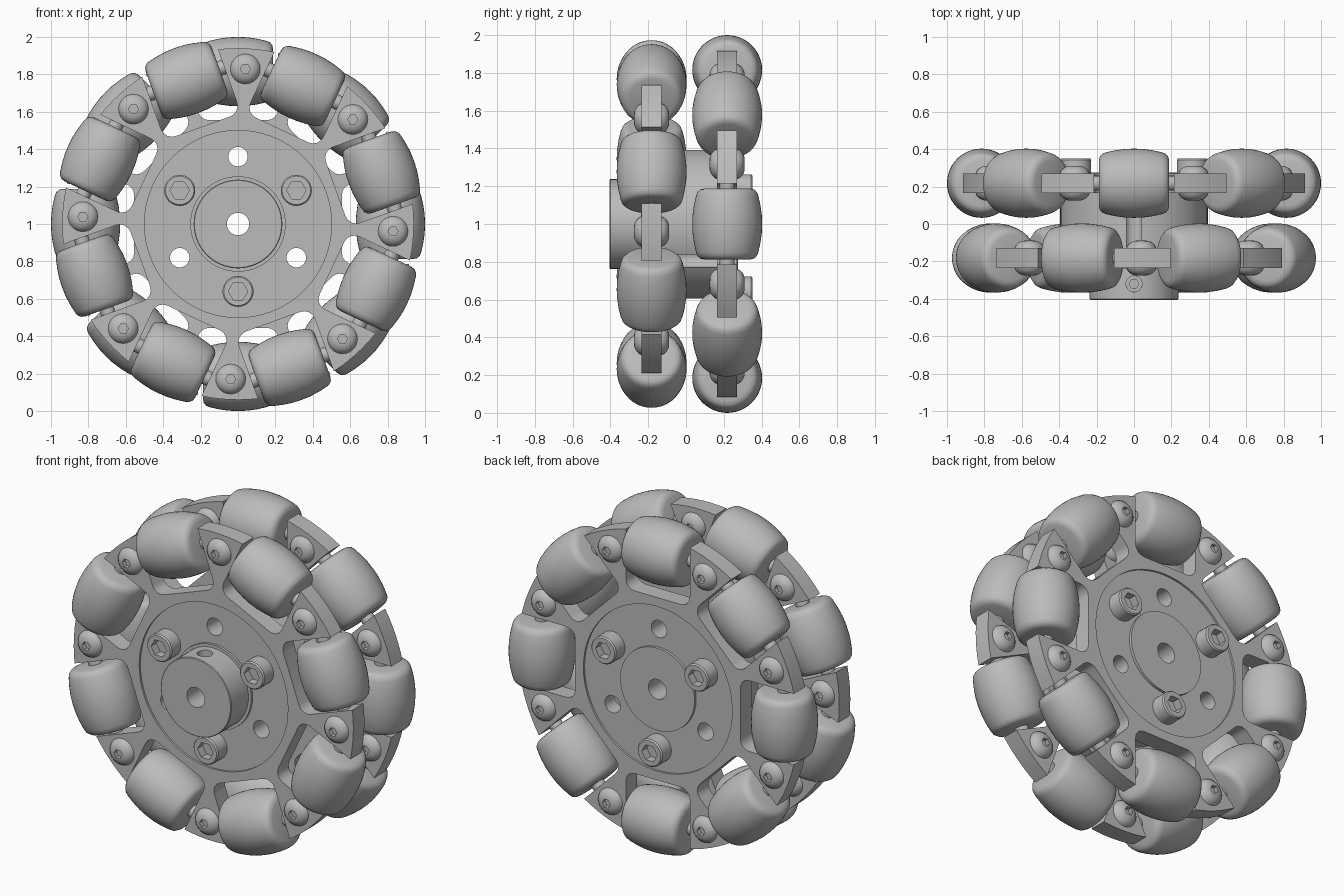
import bpy, bmesh
from math import cos, sin, pi, radians, sqrt
from mathutils import Matrix

if "Cube" in bpy.data.objects:
    bpy.data.objects.remove(bpy.data.objects["Cube"])

grey = bpy.data.materials.new("light grey")
grey.use_nodes = True
colour = (0.5, 0.5, 0.5, 1)
grey.diffuse_color = colour
grey.node_tree.nodes["Principled BSDF"].inputs["Base Color"].default_value = colour

CENTRE = Matrix.Translation((0, 0, 1))
STEP = pi / 4
FRONT, BACK = -1, 1
PLATE_Y = {FRONT: -0.182, BACK: 0.218}
HALF_PLATE = 0.053
PHASE = {FRONT: radians(19.8), BACK: 0}
ROW = {FRONT: "front", BACK: "back"}


def finish(name, bm):
    """Turn a bmesh into a named, coloured object."""
    bmesh.ops.remove_doubles(bm, verts=bm.verts, dist=1e-5)
    bmesh.ops.recalc_face_normals(bm, faces=bm.faces)
    mesh = bpy.data.meshes.new(name)
    bm.to_mesh(mesh)
    bm.free()
    mesh.materials.append(grey)
    obj = bpy.data.objects.new(name, mesh)
    bpy.context.collection.objects.link(obj)
    return obj


def smooth(obj):
    bpy.ops.object.select_all(action='DESELECT')
    obj.select_set(True)
    bpy.context.view_layer.objects.active = obj
    bpy.ops.object.shade_smooth_by_angle(angle=radians(35))


def lathe(bm, profile, matrix, seg=36, closed=False):
    """Spin (radius, height[, 'hex']) points round local z."""
    rings = []
    for r, h, *hexed in profile:
        ring = []
        for i in range(seg):
            a = 2 * pi * i / seg
            # hexagonal rings follow the flats of a socket
            k = cos(pi / 6) / cos(a % (pi / 3) - pi / 6) if hexed else 1
            ring.append(bm.verts.new(matrix @ Matrix.Translation(
                (r * k * cos(a), r * k * sin(a), h)).translation))
        rings.append(ring)
    pairs = list(zip(rings, rings[1:]))
    if closed:
        pairs.append((rings[-1], rings[0]))
    for lo, hi in pairs:
        for i in range(seg):
            j = (i + 1) % seg
            bm.faces.new((lo[i], lo[j], hi[j], hi[i]))


def rod(bm, r, h0, h1, matrix, seg=36):
    lathe(bm, [(0, h0), (r, h0), (r, h1), (0, h1)], matrix, seg)


def facing(side, x=0, y=0, z=0):
    """Local z points out of the given side of the wheel."""
    return (CENTRE @ Matrix.Translation((x, y, z))
            @ Matrix.Rotation(-side * pi / 2, 4, 'X'))


def polar(a, r):
    return r * cos(a), r * sin(a)


def cut(obj, *cutters):
    bpy.context.view_layer.objects.active = obj
    for c in cutters:
        mod = obj.modifiers.new("cut", 'BOOLEAN')
        mod.object, mod.operation, mod.solver = c, 'DIFFERENCE', 'EXACT'
        bpy.ops.object.modifier_apply(modifier=mod.name)


# Cutters: bore and open bolt holes, shallow face recesses, set screw hole
AXIS = facing(BACK)
bm = bmesh.new()
rod(bm, 0.06, -1, 1, AXIS)
for k in range(3):
    x, z = polar(pi / 2 + k * 2 * pi / 3, 0.36)
    rod(bm, 0.052, -1, 1, facing(BACK, x, 0, z))
holes = finish("hole_cutter", bm)
bm = bmesh.new()
rod(bm, 0.5, -0.5, PLATE_Y[FRONT] - HALF_PLATE + 0.012, AXIS, 72)
rod(bm, 0.5, PLATE_Y[BACK] + HALF_PLATE - 0.012, 0.5, AXIS, 72)
recess = finish("recess_cutter", bm)
bm = bmesh.new()
rod(bm, 0.043, 0.12, 0.4, CENTRE @ Matrix.Translation((0, -0.32, 0)))
screw_hole = finish("set_screw_cutter", bm)


def plate_outline(phase, outer=0.94, half=0.215, inner=0.555, fillet=0.06):
    """Disc outline with a rounded pocket for every roller."""
    points = []
    for k in range(8):
        a = phase + k * STEP
        rim = sqrt(outer ** 2 - half ** 2)
        local = [(rim, -half)]
        corner = [(inner + fillet * (1 - sin(t * pi / 8)),
                   half - fillet * (1 - cos(t * pi / 8))) for t in range(5)]
        local += [(r, -w) for r, w in corner]
        local += [(r, w) for r, w in reversed(corner)]
        local.append((rim, half))
        points += [(r * cos(a) - w * sin(a), r * sin(a) + w * cos(a))
                   for r, w in local]
        # rounded outer end of the tab between two pockets
        edge = 0.2308
        for t in range(1, 6):
            b = a + edge + (STEP - 2 * edge) * t / 6
            points.append(polar(b, outer))
    return points


for side in (FRONT, BACK):
    y, phase, row = PLATE_Y[side], PHASE[side], ROW[side]

    # Pocketed plate
    bm = bmesh.new()
    face = bm.faces.new([bm.verts.new((x, y - HALF_PLATE, z + 1))
                         for x, z in plate_outline(phase)])
    ext = bmesh.ops.extrude_face_region(bm, geom=[face])
    bmesh.ops.translate(bm, vec=(0, 2 * HALF_PLATE, 0), verts=[
        v for v in ext["geom"] if isinstance(v, bmesh.types.BMVert)])
    plate = finish(row + "_plate", bm)
    cut(plate, holes, recess)
    smooth(plate)

    # Barrel rollers, axles and domed tab screws
    barrel = [(0, -0.188), (0.12, -0.188), (0.142, -0.183), (0.157, -0.17),
              (0.165, -0.15), (0.176, -0.1), (0.183, -0.05), (0.185, 0)]
    barrel += [(r, -h) for r, h in reversed(barrel[:-1])]
    dome = [(0.08, 0), (0.074, 0.014), (0.06, 0.028), (0.042, 0.037),
            (0.027, 0.04), (0.027, 0.04, 'hex'), (0.027, 0.015, 'hex'), (0, 0.015)]
    rollers, axles, screws = bmesh.new(), bmesh.new(), bmesh.new()
    for k in range(8):
        a = phase + k * STEP
        place = (CENTRE @ Matrix.Translation((0, y, 0))
                 @ Matrix.Rotation(-a, 4, 'Y') @ Matrix.Translation((0.815, 0, 0)))
        lathe(rollers, barrel, place, 48)
        rod(axles, 0.04, -0.235, 0.235, place, 20)
        x, z = polar(a + STEP / 2, 0.83)
        for out in (FRONT, BACK):
            lathe(screws, dome, facing(out, x, y + out * HALF_PLATE, z), 24)
    smooth(finish(row + "_rollers", rollers))
    smooth(finish(row + "_axles", axles))
    smooth(finish(row + "_tab_screws", screws))

    # Socket head bolts
    head = [(0.083, -0.02), (0.083, 0.072), (0.076, 0.08), (0.052, 0.08, 'hex'),
            (0.052, 0.03, 'hex'), (0, 0.03)]
    bm = bmesh.new()
    for k in range(3):
        x, z = polar(pi / 6 + k * 2 * pi / 3, 0.36)
        lathe(bm, head, facing(side, x, y + side * HALF_PLATE, z), 36)
    smooth(finish(row + "_bolt_heads", bm))


def tube(name, r, y0, y1, bevel=0.0):
    bm = bmesh.new()
    lathe(bm, [(0.06, y0), (r - bevel, y0), (r, y0 + bevel), (r, y1), (0.06, y1)],
          AXIS, 72, closed=True)
    return finish(name, bm)


# Spacer between the plates, collars and projecting hub
spacer = tube("spacer", 0.395, -0.14, 0.18)
cut(spacer, holes)
smooth(spacer)
smooth(tube("front_collar", 0.255, -0.238, -0.215))
smooth(tube("back_collar", 0.25, 0.25, 0.275))
hub = tube("hub", 0.237, -0.405, -0.23, 0.004)
cut(hub, screw_hole)
smooth(hub)
bm = bmesh.new()
lathe(bm, [(0.043, 0.1), (0.043, 0.17), (0.026, 0.17, 'hex'),
           (0.026, 0.13, 'hex'), (0, 0.13)],
      CENTRE @ Matrix.Translation((0, -0.32, 0)), 24)
smooth(finish("set_screw", bm))

for cutter in (holes, recess, screw_hole):
    bpy.data.objects.remove(cutter)
